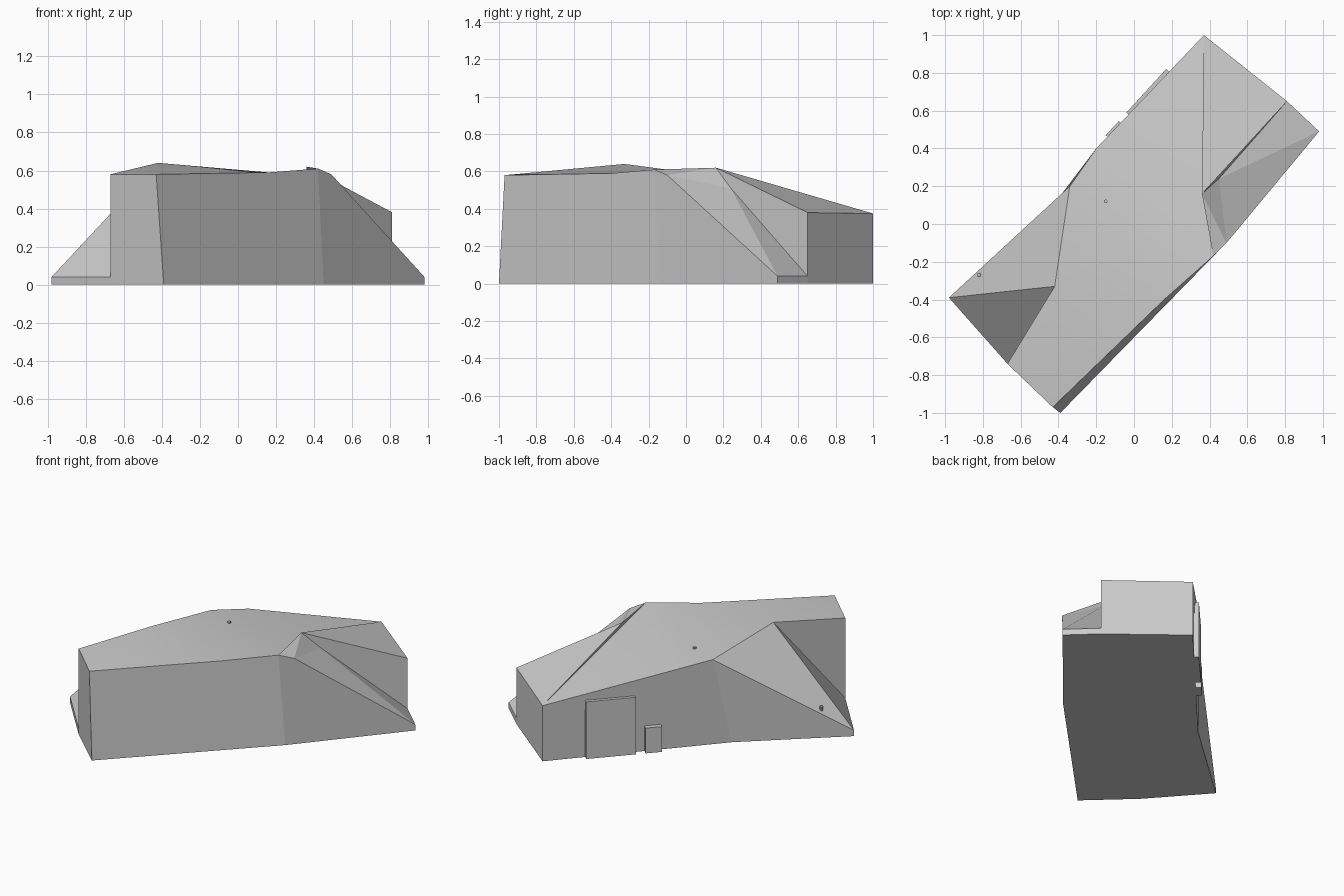
import bpy
import bmesh
import math
from mathutils import Vector

cube = bpy.data.objects.get("Cube")
if cube:
    bpy.data.objects.remove(cube, do_unlink=True)

# One plain grey for the whole building
grey = bpy.data.materials.new("plain_grey")
grey.use_nodes = True
grey.diffuse_color = (0.6, 0.6, 0.6, 1)
grey.node_tree.nodes["Principled BSDF"].inputs["Base Color"].default_value = (0.6, 0.6, 0.6, 1)

# Named corners shared by walls, ramps and roof
corner = {
    # roof corners
    "gable_left": (-.67, -.74, .58),
    "gable_right": (-.43, -.97, .58),
    "west_peak": (-.42, -.33, .64),
    "west_eave": (-.34, .2, .57),
    "back_eave": (-.2, .4, .54),
    "back_top": (.37, 1, .375),
    "east_top": (.81, .65, .38),
    "east_peak": (.36, .16, .62),
    "east_eave": (.42, -.17, .61),
    "front_eave": (.16, -.4, .59),
    # low ends of the two ramps
    "east_shoulder": (.49, -.1, .58),
    "ramp_joint": (.45, .24, .51),
    "east_tip": (.98, .49, .04),
    "east_heel": (.81, .65, .04),
    "west_tip": (-.98, -.39, .04),
    "west_heel": (-.67, -.74, .04),
    # ground corners
    "front_foot": (-.39, -1, 0),
    "bend_foot": (.45, -.14, 0),
    "back_bend_foot": (-.42, .11, 0),
}
ground_of = {"east_foot": "east_tip", "heel_foot": "east_heel", "back_foot": "back_top",
             "west_foot": "west_tip", "gable_foot": "west_heel"}
for foot, above in ground_of.items():
    x, y, z = corner[above]
    corner[foot] = (x, y, 0)


def finish(name, bm, smooth=False):
    mesh = bpy.data.meshes.new(name)
    bm.to_mesh(mesh)
    bm.free()
    mesh.materials.append(grey)
    ob = bpy.data.objects.new(name, mesh)
    bpy.context.collection.objects.link(ob)
    if smooth:
        bpy.ops.object.select_all(action='DESELECT')
        ob.select_set(True)
        bpy.context.view_layer.objects.active = ob
        bpy.ops.object.shade_smooth_by_angle(angle=math.radians(25))
    return ob


def shell(name, faces, smooth=False):
    """Faces given as space-separated corner names, anticlockwise from outside."""
    bm = bmesh.new()
    verts = {}
    for face in faces:
        names = face.split()
        for n in names:
            if n not in verts:
                verts[n] = bm.verts.new(corner[n])
        bm.faces.new([verts[n] for n in names])
    return finish(name, bm, smooth)


shell("walls", [
    "front_foot bend_foot east_eave front_eave gable_right",
    "bend_foot east_foot east_tip east_shoulder east_eave",
    "east_foot heel_foot east_heel east_tip",
    "heel_foot back_foot back_top east_top east_heel",
    "east_heel east_top east_peak ramp_joint",
    "back_foot back_bend_foot west_eave back_eave back_top",
    "back_bend_foot west_foot west_tip west_eave",
    "west_foot gable_foot west_heel west_tip",
    "gable_foot front_foot gable_right gable_left west_heel",
    "west_heel gable_left west_peak",
])

shell("floor", ["gable_foot west_foot back_bend_foot back_foot heel_foot east_foot bend_foot front_foot"])

shell("west_ramp", [
    "west_tip west_heel west_peak",
    "west_tip west_peak west_eave",
])

shell("east_ramp", [
    "east_tip east_heel ramp_joint",
    "east_tip ramp_joint east_shoulder",
    "east_shoulder ramp_joint east_peak",
    "east_shoulder east_peak east_eave",
])

shell("roof", [
    "gable_left gable_right west_peak",
    "west_peak gable_right front_eave",
    "west_peak front_eave west_eave",
    "west_eave front_eave back_eave",
    "back_eave front_eave east_eave",
    "back_eave east_eave back_top",
    "east_eave east_peak back_top",
    "east_peak east_top back_top",
], smooth=True)


# Doors standing proud of the back wall
def door(name, start, end, height, depth=.06):
    a, b = Vector((*start, 0)), Vector((*end, 0))
    along = (b - a).normalized()
    inward = Vector((along.y, -along.x, 0)) * depth
    bm = bmesh.new()
    base = bm.faces.new([bm.verts.new(p) for p in (a, b, b + inward, a + inward)])
    top = bmesh.ops.extrude_face_region(bm, geom=[base])["geom"]
    bmesh.ops.translate(bm, vec=(0, 0, height),
                        verts=[v for v in top if isinstance(v, bmesh.types.BMVert)])
    bmesh.ops.recalc_face_normals(bm, faces=bm.faces)
    finish(name, bm)


door("large_door", (-.04, .59), (.17, .82), .385)
door("small_door", (-.15, .47), (-.08, .545), .17)


# Tiny vents on the roof and the west ramp
def vent(name, spot):
    bm = bmesh.new()
    bmesh.ops.create_cone(bm, cap_ends=True, segments=8, radius1=.01, radius2=.01, depth=.03)
    bmesh.ops.translate(bm, vec=spot, verts=bm.verts)
    finish(name, bm)


vent("roof_vent", (-.15, .12, .56))
vent("ramp_vent", (-.82, -.27, .19))
